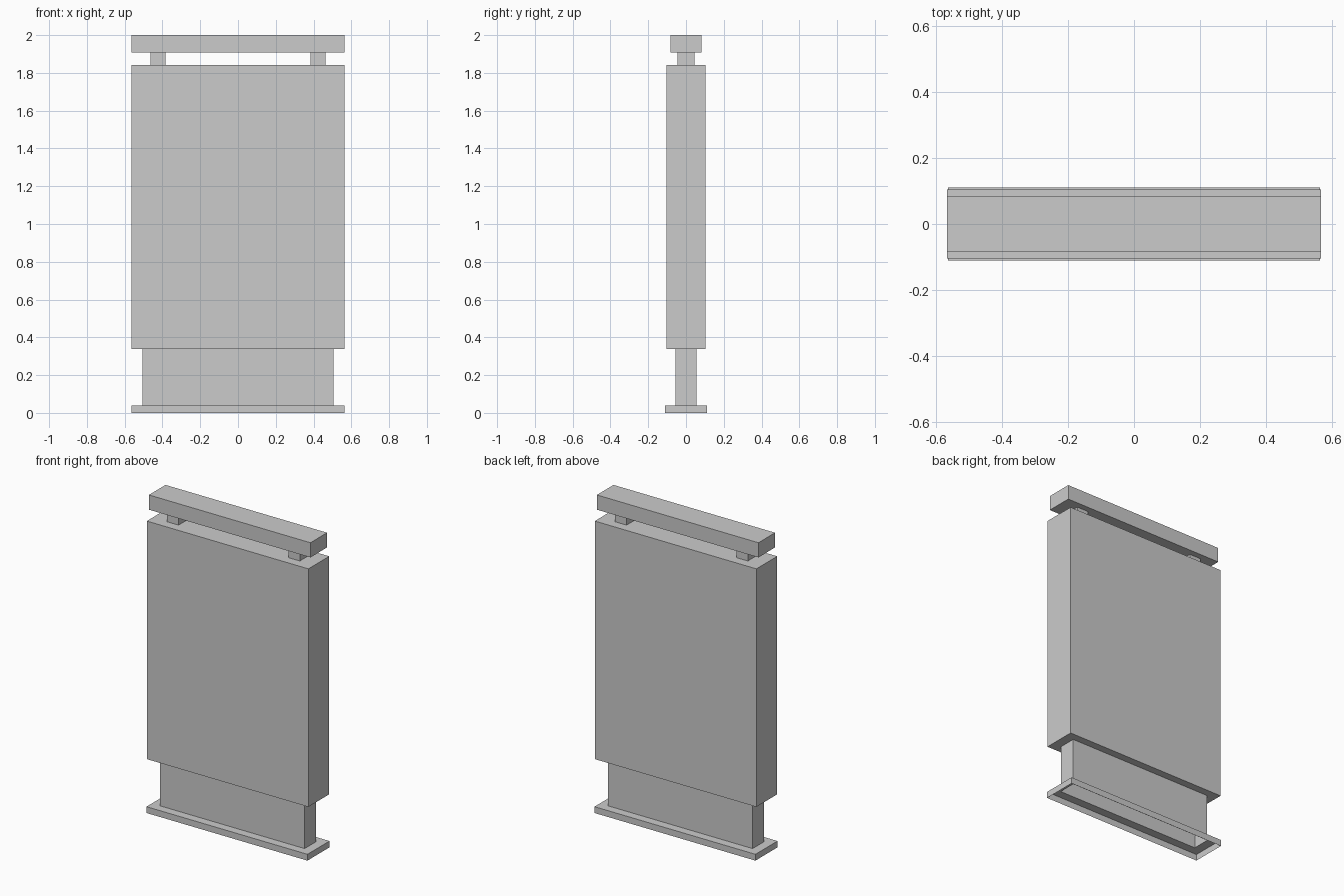
import bpy, bmesh

if "Cube" in bpy.data.objects:
    bpy.data.objects.remove(bpy.data.objects["Cube"])


def make_object(name, bm):
    mesh = bpy.data.meshes.new(name)
    bm.to_mesh(mesh)
    bm.free()
    obj = bpy.data.objects.new(name, mesh)
    bpy.context.collection.objects.link(obj)
    return obj


def stack(name, levels, cap_bottom=True, cap_top=True):
    """Join rectangles (half_x, half_y, z), listed bottom to top, into a flat-sided shell."""
    bm = bmesh.new()
    rings = [[bm.verts.new((sx * hx, sy * hy, z))
              for sx, sy in ((-1, -1), (1, -1), (1, 1), (-1, 1))]
             for hx, hy, z in levels]
    for low, high in zip(rings, rings[1:]):
        for i in range(4):
            j = (i + 1) % 4
            bm.faces.new((low[i], low[j], high[j], high[i]))
    if cap_bottom:
        bm.faces.new(rings[0][::-1])
    if cap_top:
        bm.faces.new(rings[-1])
    return make_object(name, bm)


BASE = (0.563, 0.11)
PLINTH = (0.505, 0.056)
PANEL = (0.565, 0.104)
BAR = (0.565, 0.083)
POST = (0.04, 0.045)

# Base plate, plinth and panel form one shell, open underneath
stack("display_panel_with_base", [
    (*BASE, 0.0), (*BASE, 0.04),
    (*PLINTH, 0.04), (*PLINTH, 0.338),
    (*PANEL, 0.338), (*PANEL, 1.843),
], cap_bottom=False)

# Two short posts carrying the top bar
for side, x in (("left", -0.424), ("right", 0.424)):
    post = stack(f"{side}_post", [(*POST, 1.843), (*POST, 1.907)],
                 cap_bottom=False, cap_top=False)
    post.location.x = x

# Top bar
stack("top_bar", [(*BAR, 1.907), (*BAR, 2.0)])
